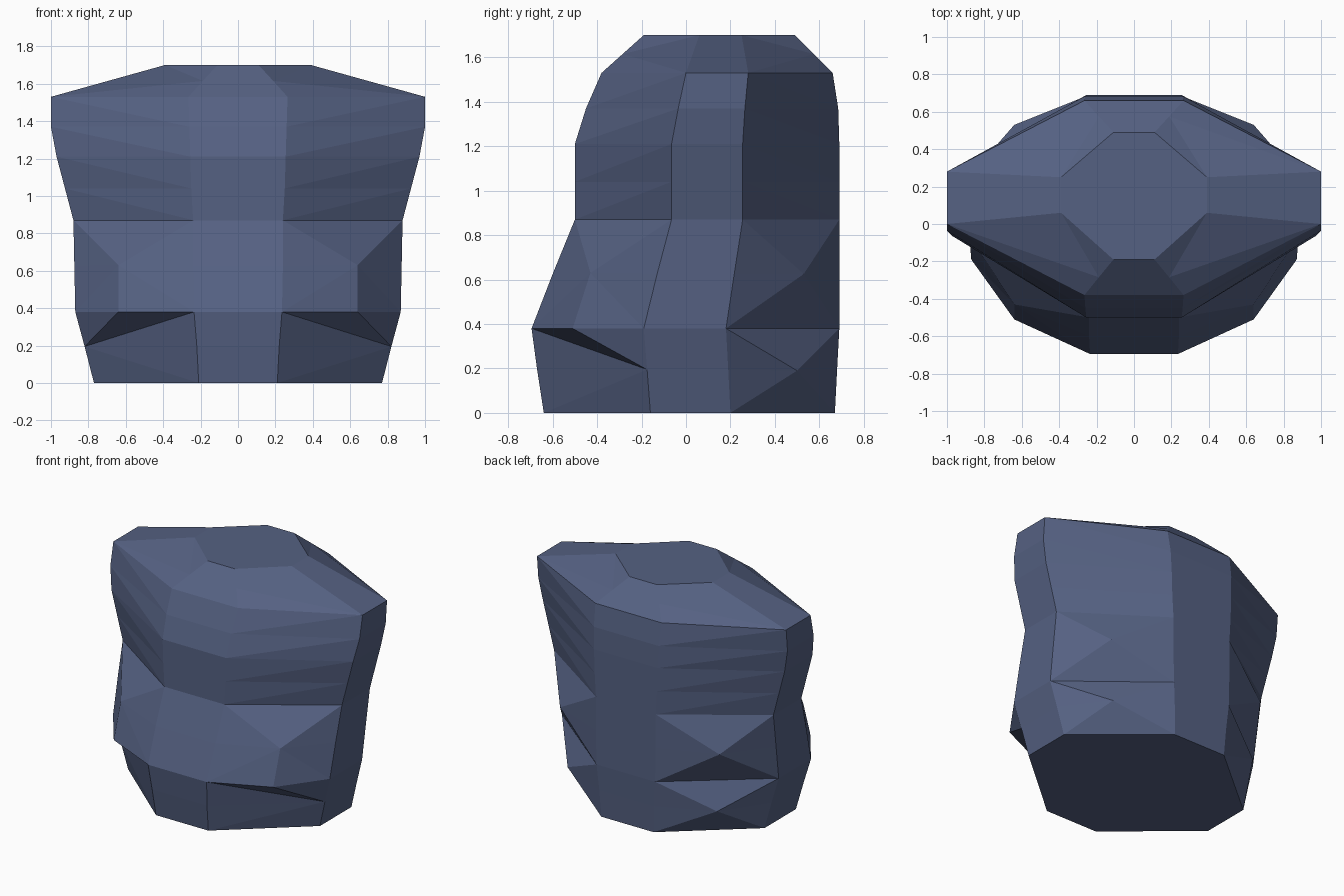
import bpy
import bmesh

if "Cube" in bpy.data.objects:
    bpy.data.objects.remove(bpy.data.objects["Cube"])

# Eight-sided rings: z, half width of front/back panel, half width of body,
# then y of front panel, side front edge, side back edge, back panel
RINGS = [
    (0.00, 0.21, 0.77, -0.64, -0.16, 0.20, 0.67),
    (0.195, 0.22, 0.82, -0.67, -0.175, 0.19, 0.68),
    (0.38, 0.235, 0.87, -0.695, -0.19, 0.18, 0.69),
    (0.625, 0.24, 0.875, -0.60, -0.13, 0.217, 0.69),
    (0.87, 0.24, 0.88, -0.50, -0.065, 0.255, 0.69),
    (1.04, 0.25, 0.925, -0.50, -0.065, 0.255, 0.69),
    (1.21, 0.255, 0.97, -0.50, -0.065, 0.255, 0.69),
    (1.37, 0.26, 1.00, -0.45, -0.035, 0.265, 0.685),
    (1.53, 0.265, 1.00, -0.38, 0.00, 0.28, 0.66),
    (1.615, 0.188, 0.695, -0.285, 0.03, 0.265, 0.575),
    (1.70, 0.11, 0.39, -0.19, 0.06, 0.25, 0.49),
]
N = len(RINGS)

bm = bmesh.new()


def face(*verts):
    bm.faces.new(verts)


def fan(apex, loop):
    for a, b in zip(loop, loop[1:] + loop[:1]):
        face(apex, a, b)


# Corner columns on each half
halves = []
for s in (-1, 1):
    F, S, T, B = [], [], [], []
    for z, a, w, f, sf, sb, b in RINGS:
        for col, x, y in ((F, a, f), (S, w, sf), (T, w, sb), (B, a, b)):
            col.append(bm.verts.new((s * x, y, z)))
    halves.append((F, S, T, B))

    # Flat side panels
    for i in range(N - 1):
        face(S[i], T[i], T[i + 1], S[i + 1])

    # Front waist: bulge above a folded overhang
    bulge = bm.verts.new((s * 0.64, -0.43, 0.63))
    lip = bm.verts.new((s * 0.64, -0.51, 0.38))
    fan(bulge, [F[4], F[3], F[2], lip, S[2], S[3], S[4]])
    face(F[2], lip, S[1])
    face(lip, S[2], S[1])
    face(F[2], S[1], F[1])
    face(F[0], S[0], S[1])
    face(F[0], S[1], F[1])

    # Back waist: two stacked shallow pyramids
    for lo, apex in ((0, (0.60, 0.50, 0.19)), (2, (0.64, 0.53, 0.625))):
        fan(bm.verts.new((s * apex[0], apex[1], apex[2])),
            [B[lo], B[lo + 1], B[lo + 2], T[lo + 2], T[lo + 1], T[lo]])

    # Chest and shoulder corner panels, split into triangles
    for inner, outer in ((F, S), (B, T)):
        for i in range(4, N - 1):
            if i == 8:
                face(inner[i], outer[i], inner[i + 1])
                face(outer[i], outer[i + 1], inner[i + 1])
            else:
                face(inner[i], outer[i], outer[i + 1])
                face(inner[i], outer[i + 1], inner[i + 1])

# Centre front and back panels
left, right = halves
for col in (0, 3):
    for i in range(N - 1):
        face(left[col][i], right[col][i], right[col][i + 1], left[col][i + 1])

# Neck and waist caps
for i in (0, N - 1):
    face(*[c[i] for c in left], *[c[i] for c in reversed(right)])

bmesh.ops.recalc_face_normals(bm, faces=bm.faces)
mesh = bpy.data.meshes.new("torso")
bm.to_mesh(mesh)
bm.free()

cloth = bpy.data.materials.new("slate blue")
cloth.diffuse_color = (0.091, 0.120, 0.225, 1.0)
cloth.use_nodes = True
cloth.node_tree.nodes["Principled BSDF"].inputs["Base Color"].default_value = cloth.diffuse_color
mesh.materials.append(cloth)
torso = bpy.data.objects.new("torso", mesh)
bpy.context.collection.objects.link(torso)
